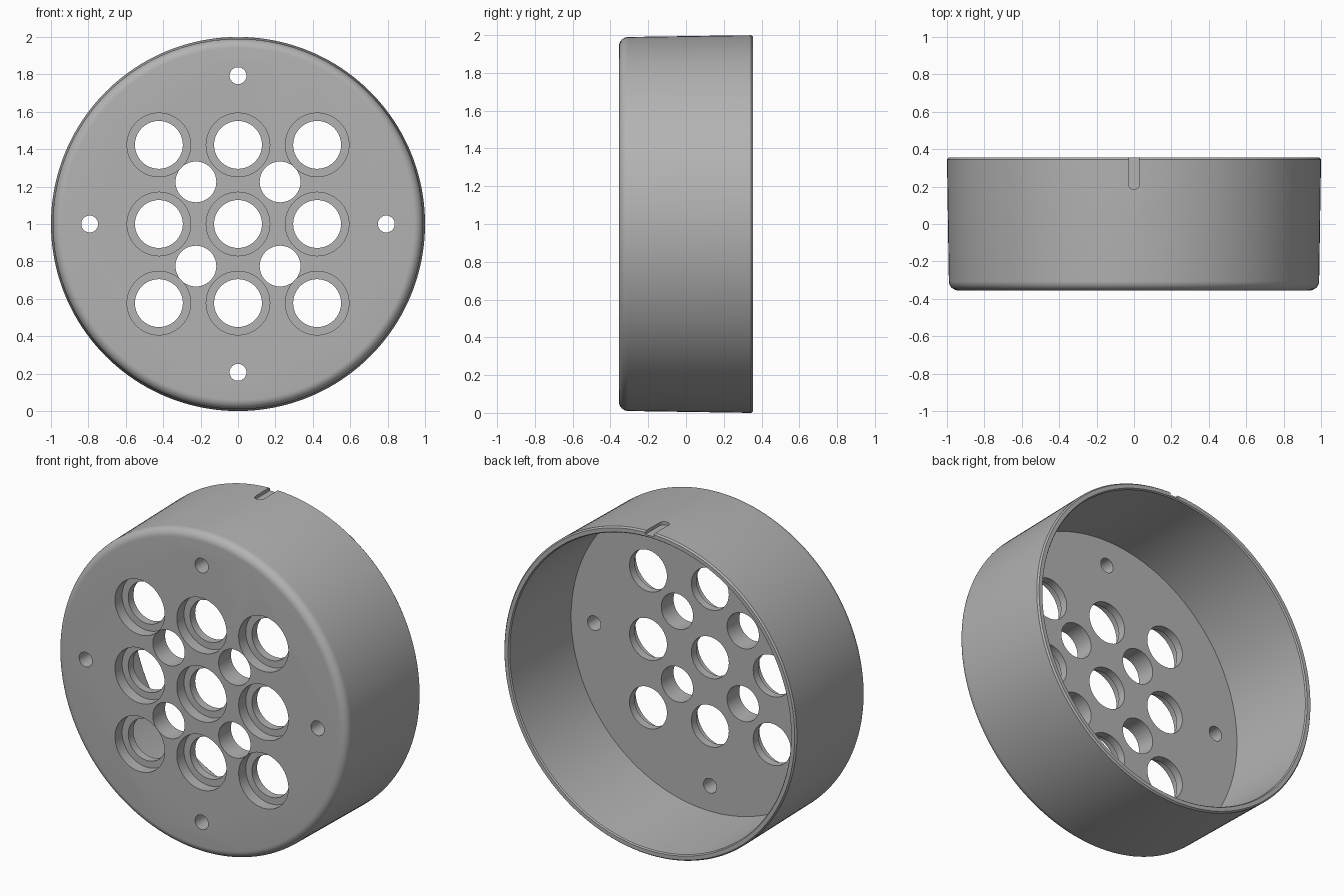
import bpy, bmesh, math
from mathutils import Matrix, Vector

cube = bpy.data.objects.get("Cube")
if cube:
    bpy.data.objects.remove(cube, do_unlink=True)

HALF = 0.355      # half of the depth
PLATE = 0.12      # thickness of the front plate
BORE = 0.07       # depth of the counterbores
FRONT = -HALF

grey = bpy.data.materials.new("grey plastic")
grey.use_nodes = True
colour = (0.45, 0.45, 0.45, 1)
grey.diffuse_color = colour
grey.node_tree.nodes["Principled BSDF"].inputs["Base Color"].default_value = colour


def make_object(name, bm):
    bmesh.ops.recalc_face_normals(bm, faces=bm.faces)
    mesh = bpy.data.meshes.new(name)
    bm.to_mesh(mesh)
    bm.free()
    mesh.materials.append(grey)
    ob = bpy.data.objects.new(name, mesh)
    bpy.context.collection.objects.link(ob)
    return ob


def lathe(bm, profile, segments, x=0, z=0):
    """Spin (radius, y) points about an axis along y through (x, z)."""
    rings = []
    for r, y in profile:
        ring = []
        for i in range(segments):
            a = math.tau * i / segments
            ring.append(bm.verts.new((x + r * math.cos(a), y, z + r * math.sin(a))))
        rings.append(ring)
    for low, high in zip(rings, rings[1:]):
        for i in range(segments):
            j = (i + 1) % segments
            bm.faces.new((low[i], low[j], high[j], high[i]))
    bm.faces.new(rings[0])
    bm.faces.new(rings[-1])


def cut(target, cutter):
    mod = target.modifiers.new(cutter.name, "BOOLEAN")
    mod.operation = "DIFFERENCE"
    mod.solver = "EXACT"
    mod.object = cutter
    cutter.hide_render = True
    bpy.context.view_layer.objects.active = target
    bpy.ops.object.modifier_apply(modifier=mod.name)
    bpy.data.objects.remove(cutter, do_unlink=True)


# Cup: rounded front edge, slightly flared wall, thin rim
fillet = 0.05
profile = []
for i in range(9):
    a = math.pi / 2 * i / 8
    profile.append((0.99 - fillet + fillet * math.sin(a), FRONT + fillet - fillet * math.cos(a)))
profile += [(1.0, HALF - 0.01), (0.992, HALF), (0.968, HALF), (0.962, HALF - 0.008),
            (0.95, FRONT + PLATE)]
bm = bmesh.new()
lathe(bm, profile, 160, z=1)
cup = make_object("round_housing", bm)

# Stepped holes in a three by three grid, and plain holes between them
bm = bmesh.new()
back = FRONT + PLATE + 0.1
stepped = [(0.17, FRONT - 0.1), (0.17, FRONT + BORE), (0.128, FRONT + BORE), (0.128, back)]
for x in (-0.423, 0, 0.423):
    for z in (-0.423, 0, 0.423):
        lathe(bm, stepped, 64, x, 1 + z)


def plain_hole(r, x, z):
    lathe(bm, [(r, FRONT - 0.1), (r, back)], 48, x, 1 + z)


for x in (-1, 1):
    for z in (-1, 1):
        plain_hole(0.109, 0.225 * x, 0.225 * z)
for i in range(4):
    plain_hole(0.045, 0.793 * math.cos(i * math.pi / 2), 0.793 * math.sin(i * math.pi / 2))
cut(cup, make_object("hole_cutter", bm))

# Round-ended key slot in the top of the wall, open at the back
bm = bmesh.new()
slot_r = 0.03
outline = [(slot_r, HALF + 0.1), (-slot_r, HALF + 0.1)]
for i in range(17):
    a = math.pi + math.pi * i / 16
    outline.append((slot_r * math.cos(a), 0.215 + slot_r * math.sin(a)))
face = bm.faces.new([bm.verts.new((x, y, 1.978)) for x, y in outline])
grown = bmesh.ops.extrude_face_region(bm, geom=[face])
tops = [g for g in grown["geom"] if isinstance(g, bmesh.types.BMVert)]
bmesh.ops.translate(bm, verts=tops, vec=(0, 0, 0.1))
cut(cup, make_object("slot_cutter", bm))

# Smooth shading with sharp hole edges
bpy.ops.object.select_all(action="DESELECT")
cup.select_set(True)
bpy.context.view_layer.objects.active = cup
bpy.ops.object.shade_smooth_by_angle(angle=math.radians(30))
